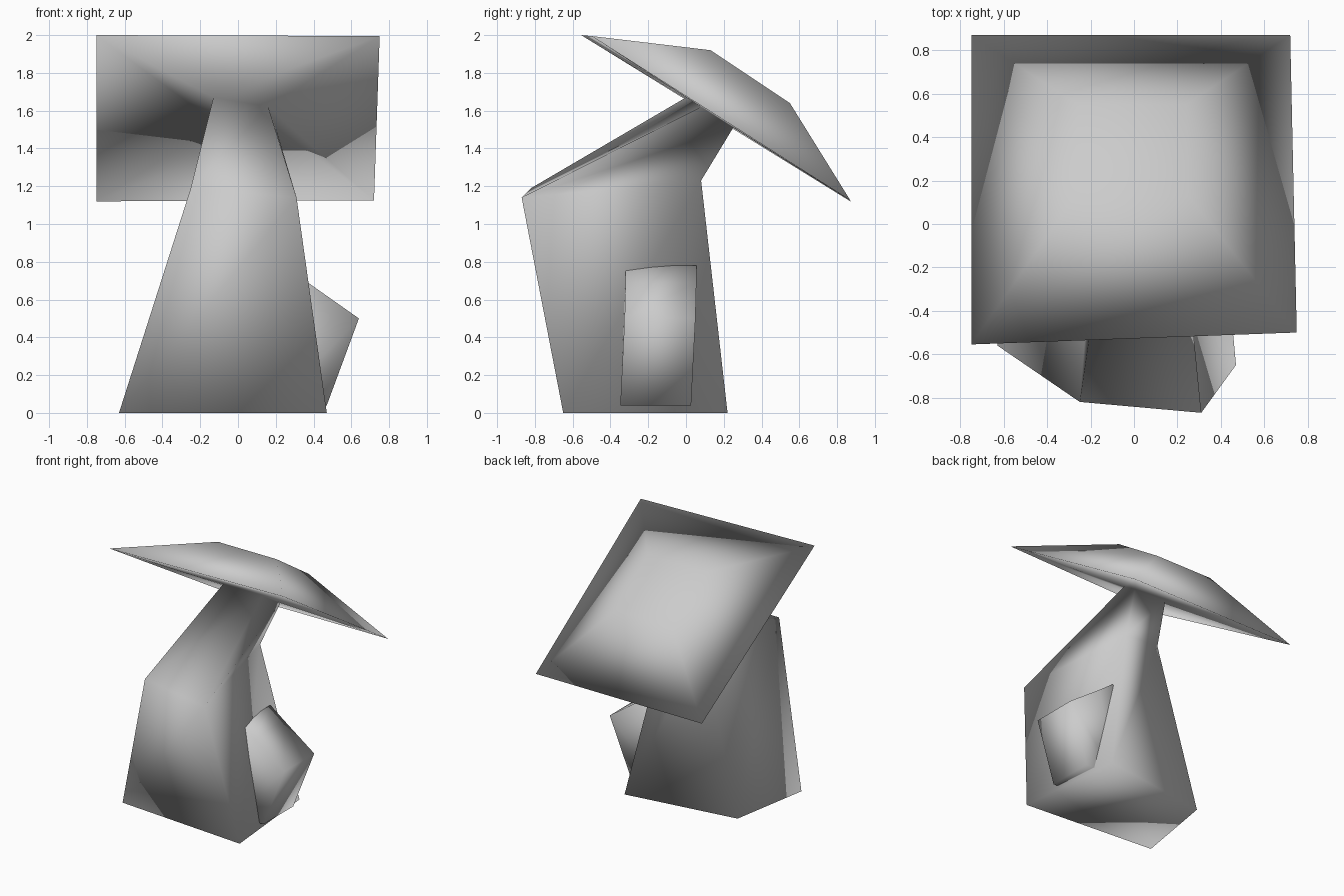
import bpy, bmesh

if "Cube" in bpy.data.objects:
    bpy.data.objects.remove(bpy.data.objects["Cube"])


def loft(name, rings):
    """Skin matching rings of points in order and close both ends."""
    bm = bmesh.new()
    loops = [[bm.verts.new(p) for p in ring] for ring in rings]
    for a, b in zip(loops, loops[1:]):
        for i in range(len(a)):
            j = (i + 1) % len(a)
            bm.faces.new((a[i], a[j], b[j], b[i]))
    bm.faces.new(loops[0])
    bm.faces.new(loops[-1])
    bmesh.ops.recalc_face_normals(bm, faces=bm.faces)
    for f in bm.faces:
        f.smooth = True
    mesh = bpy.data.meshes.new(name)
    bm.to_mesh(mesh)
    bm.free()
    obj = bpy.data.objects.new(name, mesh)
    bpy.context.collection.objects.link(obj)
    return obj


# Mushroom stalk flowing into its tilted cap: front-left, front-right, back-right, back-left
base = [(-.63, -.56, 0), (.47, -.65, 0), (.39, .22, 0), (-.52, .09, 0)]
belly = [(-.25, -.82, 1.19), (.31, -.87, 1.14), (.14, .08, 1.23), (-.18, .05, 1.26)]
neck = [(-.13, 0, 1.67), (.16, .08, 1.62), (.20, .25, 1.51), (-.11, .22, 1.53)]
rim = [(-.75, -.555, 2), (.75, -.50, 1.995), (.72, .87, 1.125), (-.75, .87, 1.12)]
crown = [(-.27, .13, 1.92), (.25, .13, 1.92), (.24, .55, 1.64), (-.26, .55, 1.64)]
loft("mushroom_stalk_and_cap", [base, belly, neck, rim, crown])

# Small bud on the right side: one profile carried front to back, leaning slightly
profile = [(.47, .04), (.64, .50), (.37, .69), (.25, .78), (.10, .72), (.20, .04)]
loft("side_bud", [[(x, y + .05 * min(z, .6), z) for x, z in profile] for y in (-.35, .025)])
